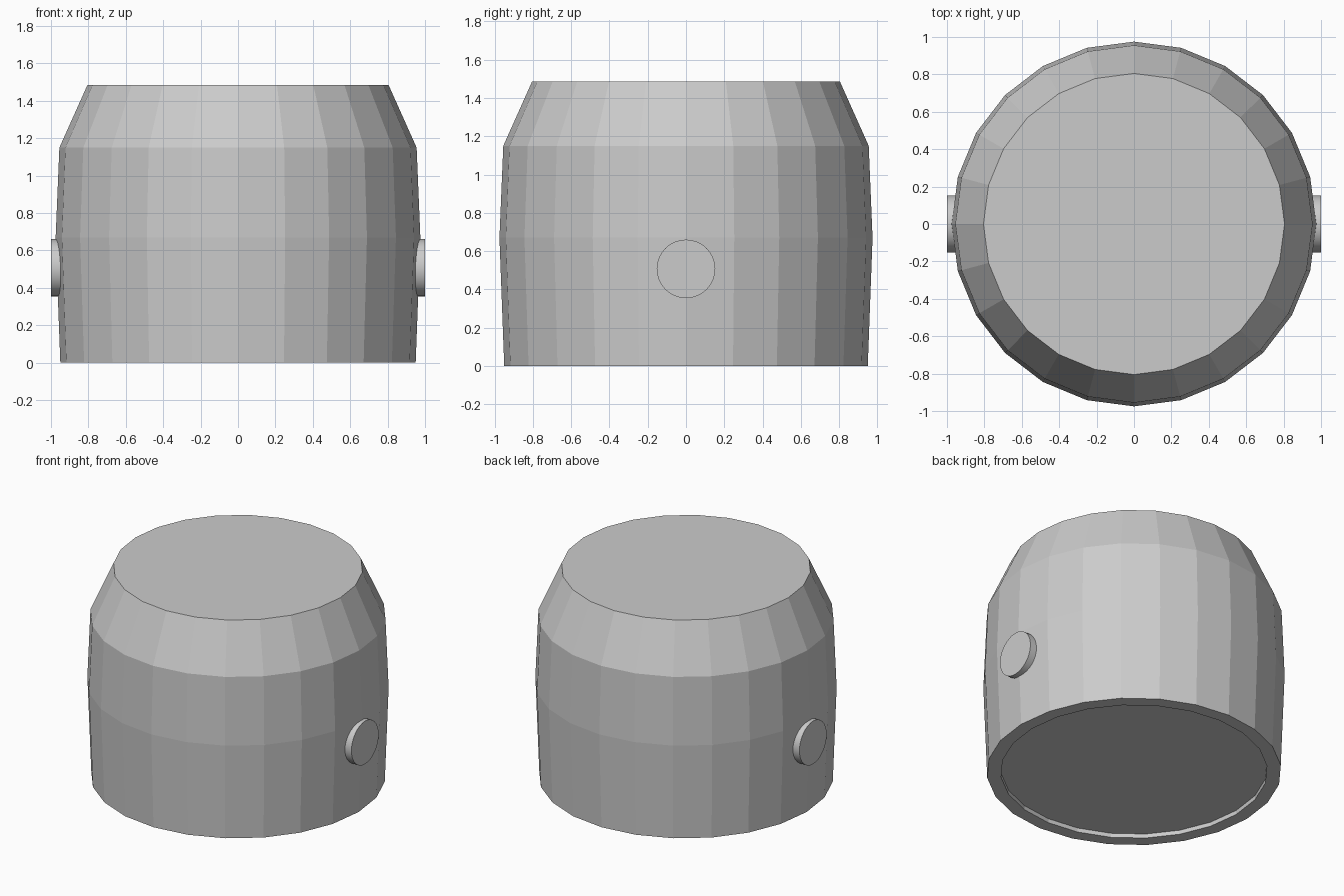
import bpy, bmesh
from math import sin, cos, pi, radians
from mathutils import Matrix

if "Cube" in bpy.data.objects:
    bpy.data.objects.remove(bpy.data.objects["Cube"])

SIDES = 24


def finish(bm, name):
    bmesh.ops.recalc_face_normals(bm, faces=bm.faces)
    mesh = bpy.data.meshes.new(name)
    bm.to_mesh(mesh)
    bm.free()
    obj = bpy.data.objects.new(name, mesh)
    bpy.context.collection.objects.link(obj)
    return obj


# barrel-shaped body: recessed floor, flat rim, bulging wall, tapered shoulder, flat top
profile = [(0.86, 0.03), (0.86, 0.0), (0.95, 0.0), (0.975, 0.67), (0.955, 1.15), (0.805, 1.485)]
bm = bmesh.new()
rings = [[bm.verts.new((r * cos(2 * pi * i / SIDES), r * sin(2 * pi * i / SIDES), z))
          for i in range(SIDES)] for r, z in profile]
for low, high in zip(rings, rings[1:]):
    for i in range(SIDES):
        j = (i + 1) % SIDES
        bm.faces.new((low[i], low[j], high[j], high[i]))
bm.faces.new(rings[0])
bm.faces.new(rings[-1])
finish(bm, "body")

# round side buttons
for side, label in ((1, "right"), (-1, "left")):
    bm = bmesh.new()
    place = Matrix.Translation((side * 0.95, 0, 0.507)) @ Matrix.Rotation(radians(90), 4, 'Y')
    bmesh.ops.create_cone(bm, cap_ends=True, segments=32, radius1=0.153, radius2=0.153,
                          depth=0.1, matrix=place)
    button = finish(bm, label + "_button")
    bpy.context.view_layer.objects.active = button
    button.select_set(True)
    bpy.ops.object.shade_smooth_by_angle(angle=radians(30))
    button.select_set(False)
